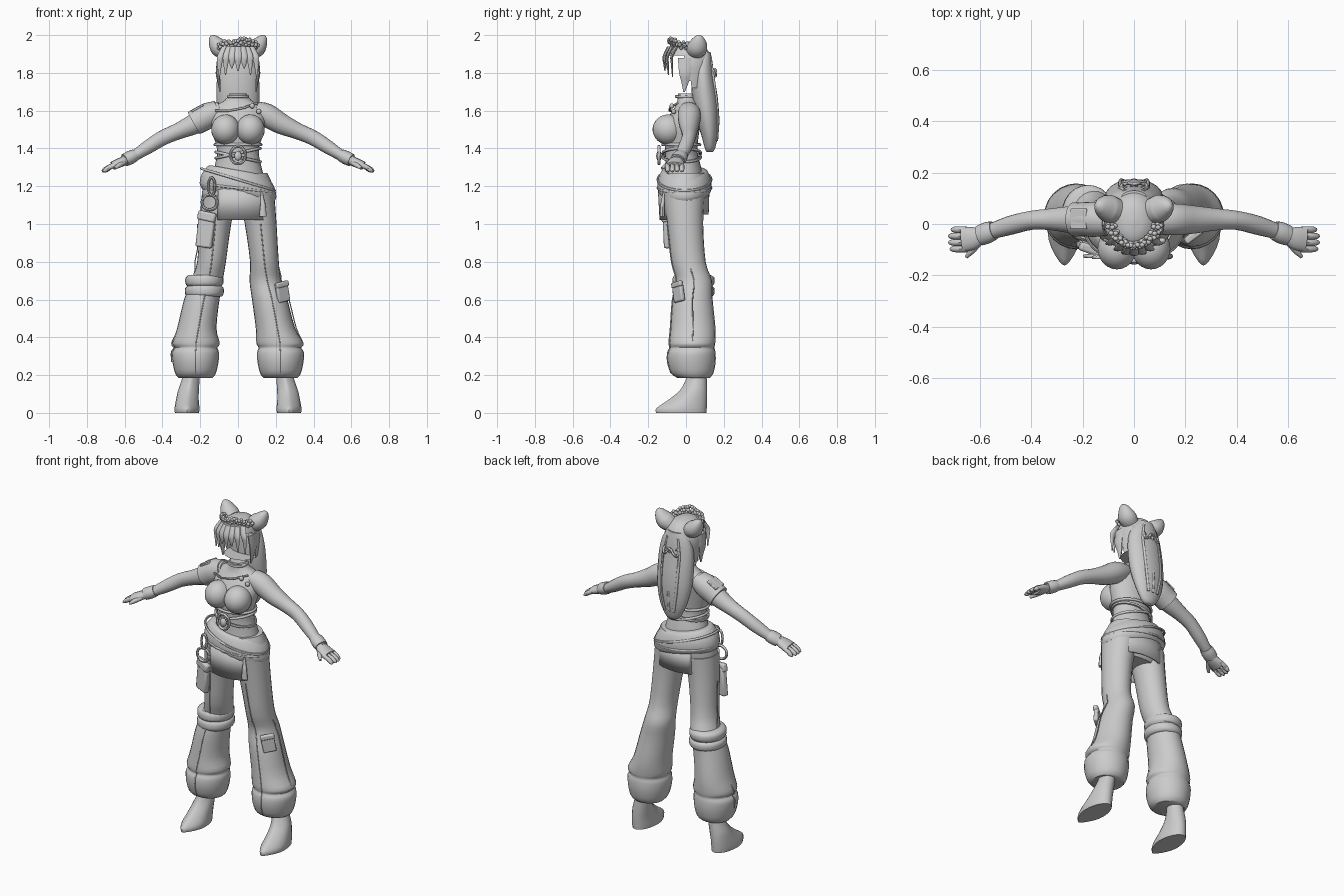
import bpy, bmesh, math, random
from mathutils import Vector as V

if "Cube" in bpy.data.objects:
    bpy.data.objects.remove(bpy.data.objects["Cube"])

random.seed(4)
grey = bpy.data.materials.new("neutral_grey")
grey.diffuse_color = (0.6, 0.6, 0.6, 1)
grey.use_nodes = True
grey.node_tree.nodes["Principled BSDF"].inputs["Base Color"].default_value = grey.diffuse_color


def finish(name, bm):
    bmesh.ops.recalc_face_normals(bm, faces=bm.faces)
    me = bpy.data.meshes.new(name)
    bm.to_mesh(me)
    bm.free()
    ob = bpy.data.objects.new(name, me)
    bpy.context.collection.objects.link(ob)
    me.materials.append(grey)
    bpy.ops.object.select_all(action='DESELECT')
    ob.select_set(True)
    bpy.context.view_layer.objects.active = ob
    bpy.ops.object.shade_smooth_by_angle(angle=math.radians(45))
    return ob


def spline(rows, steps):
    """Catmull-Rom through rows of numbers."""
    out = []
    for i in range(len(rows) - 1):
        a, b, c, d = (rows[max(i - 1, 0)], rows[i], rows[i + 1], rows[min(i + 2, len(rows) - 1)])
        for s in range(steps):
            t = s / steps
            out.append([q + .5 * t * (r - p + t * (2*p - 5*q + 4*r - s4 + t * (3*(q - r) + s4 - p)))
                        for p, q, r, s4 in zip(a, b, c, d)])
    return out + [list(rows[-1])]


def loft(name, rows, n=24, steps=3, along=False, tilt=0, toe=0, caps=True, keep=None):
    """rows: x, y, z, half width, half depth. Rings lie flat or across the path."""
    bm, rows, rings = bmesh.new(), spline(rows, steps), []
    for i, r in enumerate(rows):
        c, u, v = V(r[:3]), V((1, 0, tilt)), V((0, 1, 0))
        if along:
            t = V(rows[min(i + 1, len(rows) - 1)][:3]) - V(rows[max(i - 1, 0)][:3])
            u = t.cross(v).normalized()
            v = u.cross(t).normalized()
        ring = []
        for k in range(n):
            a = 2 * math.pi * k / n
            w = 1 - toe * max(0, -math.sin(a)) ** 2
            ring.append(bm.verts.new(c + u * r[3] * w * math.cos(a) + v * r[4] * math.sin(a)))
        rings.append(ring)
    for p, q in zip(rings, rings[1:]):
        for k in range(n):
            bm.faces.new((p[k], p[(k+1) % n], q[(k+1) % n], q[k]))
    if caps:
        bm.faces.new(rings[0])
        bm.faces.new(rings[-1])
    if keep:
        bad = [f for f in bm.faces if not keep(f.calc_center_median())]
        bmesh.ops.delete(bm, geom=bad, context='FACES')
    return finish(name, bm)


def ball(name, c, r, seg=14):
    bm = bmesh.new()
    bmesh.ops.create_uvsphere(bm, u_segments=seg, v_segments=max(6, seg // 2 + 1), radius=1)
    for v in bm.verts:
        v.co = V(c) + V((v.co.x * r[0], v.co.y * r[1], v.co.z * r[2]))
    return finish(name, bm)


def tube(name, pts, r, closed=False):
    """Round cord through points."""
    pts = [V(p) for p in pts]
    bm, n, m, rings = bmesh.new(), 8, len(pts), []
    for i, p in enumerate(pts):
        a = pts[(i + 1) % m] if closed else pts[min(i + 1, m - 1)]
        b = pts[i - 1] if closed or i else p
        t = (a - b).normalized()
        u = t.cross(V((0, .9, .43)) if abs(t.z) > .7 else V((0, 0, 1))).normalized()
        w = t.cross(u)
        rings.append([bm.verts.new(p + r * (u * math.cos(k*math.tau/n) + w * math.sin(k*math.tau/n)))
                      for k in range(n)])
    for i in range(m if closed else m - 1):
        p, q = rings[i], rings[(i + 1) % m]
        for k in range(n):
            bm.faces.new((p[k], p[(k+1) % n], q[(k+1) % n], q[k]))
    if not closed:
        bm.faces.new(rings[0])
        bm.faces.new(rings[-1])
    return finish(name, bm)


def hoop(c, rx, ry, tilt=0, upright=False, n=28, a0=0, a1=360):
    out = []
    for i in range(n):
        a = math.radians(a0 + (a1 - a0) * i / (n if a1 - a0 == 360 else n - 1))
        x, y = rx * math.cos(a), ry * math.sin(a)
        out.append(V(c) + (V((x, 0, y)) if upright else V((x, y, tilt * x))))
    return out


def panel(name, a0, a1, z0, z1, r0, r1, cx=0, cy=0, n=14, thick=.008):
    """Curved cloth strip around an ellipse."""
    bm, cols = bmesh.new(), []
    for i in range(n + 1):
        a = math.radians(a0 + (a1 - a0) * i / n)
        cols.append([bm.verts.new((cx + r[0]*math.cos(a), cy + r[1]*math.sin(a), z))
                     for r, z in ((r0, z0), (r1, z1))])
    for p, q in zip(cols, cols[1:]):
        bm.faces.new((p[0], q[0], q[1], p[1]))
    ob = finish(name, bm)
    ob.modifiers.new("thickness", 'SOLIDIFY').thickness = thick
    return ob


def plate(name, c, w, h, d, turn=0, lean=0):
    bm = bmesh.new()
    bmesh.ops.create_cube(bm, size=1)
    bmesh.ops.scale(bm, vec=(w, d, h), verts=bm.verts)
    ob = finish(name, bm)
    ob.location, ob.rotation_euler = c, (0, lean, turn)
    b = ob.modifiers.new("soft_edge", 'BEVEL')
    b.width, b.segments = min(d, w, h) * .3, 2
    return ob


# Torso, neck and bust
loft("torso", [(0, -.01, 1.2, .15, .11), (0, -.015, 1.3, .125, .095), (0, -.025, 1.38, .11, .085),
               (0, -.025, 1.45, .125, .09), (0, -.02, 1.52, .142, .095), (0, 0, 1.58, .142, .085),
               (0, .01, 1.625, .12, .065), (0, .005, 1.655, .07, .05), (0, 0, 1.69, .045, .043)])
tube("collar", hoop((0, 0, 1.675), .05, .05), .009, True)
tube("bodice_hem", hoop((0, -.025, 1.42), .122, .098), .008, True)
for i, t in enumerate((.22, -.22)):
    tube("waist_strap", hoop((0, -.022, 1.375 - .02*i), .118, .1, t), .008, True)
tube("neckline", [(-.12, -.06, 1.6), (-.05, -.088, 1.6), (.03, -.085, 1.615), (.1, -.045, 1.64)], .006)
for p in ((.075, -.075, 1.625), (.11, -.065, 1.595)):
    ball("shoulder_button", p, (.014, .012, .014), 10)

# Medallion
tube("medallion_ring", hoop((0, -.143, 1.365), .04, .046, upright=True), .008, True)
ball("medallion_gem", (0, -.143, 1.36), (.02, .015, .026))

# Trousers seat, draped wrap and skirt panels
loft("trouser_seat", [(0, -.01, 1.05, .17, .09), (0, -.008, 1.12, .19, .12), (0, -.008, 1.2, .185, .13),
                      (0, -.005, 1.27, .155, .115)])
loft("hip_wrap", [(0, -.01, 1.15, .19, .125), (0, -.008, 1.18, .203, .142), (0, -.008, 1.23, .192, .142),
                  (0, -.008, 1.275, .162, .125), (0, -.008, 1.285, .145, .11)], tilt=-.18)
for z, t in ((1.235, -.3), (1.19, -.12)):
    tube("wrap_fold", hoop((0, -.008, z), .194, .141, t, n=36), .007, True)
panel("front_skirt", 234, 322, 1.02, 1.2, (.185, .13), (.18, .14), 0, -.01)
panel("back_skirt", 45, 125, 1.05, 1.2, (.185, .125), (.18, .13), 0, -.005)

# Trouser legs, knee folds and boots
leg = [(.225, .04, .185, .09, .085), (.225, .033, .21, .108, .112), (.225, .03, .27, .122, .127),
       (.225, .03, .32, .124, .126), (.222, .033, .345, .113, .118), (.222, .033, .37, .125, .122),
       (.208, .037, .45, .104, .119), (.18, .035, .6, .094, .106), (.155, .043, .7, .084, .094),
       (.14, .014, .8, .076, .09), (.12, -.004, 1.0, .084, .095), (.098, -.012, 1.15, .095, .11)]
for s in (1, -1):
    shift = {6: .01, 7: .012, 8: .01}
    loft("trouser_leg", [(s*x - (shift.get(i, 0)), y, z, rx, ry) for i, (x, y, z, rx, ry) in enumerate(leg)])
    loft("boot", [(s*.27, -.025, 0, .064, .133), (s*.27, -.023, .025, .066, .133),
                  (s*.268, .01, .07, .06, .102), (s*.262, .04, .12, .055, .072),
                  (s*.25, .055, .18, .047, .055), (s*.245, .055, .23, .046, .052)], toe=.45)
    tube("leg_seam", [(s*x, y - ry - .001, z) for x, y, z, rx, ry in spline(leg[1:-1], 3)], .003)
    tube("outer_seam", [(s*x + s*rx - shift.get(i/3, .004), y, z)
                        for i, (x, y, z, rx, ry) in enumerate(spline(leg[2:-1], 3))], .003)
for z, r in ((.7, .088), (.645, .09)):
    loft("knee_roll", [(-.178, .04, z - .03, r, .097), (-.178, .04, z - .015, r + .012, .11),
                       (-.178, .04, z + .015, r + .012, .11), (-.178, .035, z + .03, r - .005, .095)])

# Pockets, hanging ring and tassel
plate("thigh_pocket", (-.172, -.092, .96), .09, .17, .035, -.35, .12)
plate("thigh_pocket_flap", (-.165, -.1, 1.04), .1, .05, .035, -.35, .2)
plate("shin_pocket", (.235, -.04, .64), .075, .105, .025, .65, -.2)
plate("shin_pocket_flap", (.233, -.047, .68), .08, .03, .025, .65, -.2)
tube("hanging_ring", hoop((-.15, -.125, 1.115), .04, .04, upright=True), .008, True)
tube("ring_clip", hoop((-.14, -.13, 1.2), .018, .045, upright=True), .007, True)
loft("tassel", [(.132, -.125, 1.04, .02, .013), (.132, -.125, 1.1, .014, .011), (.13, -.122, 1.12, .011, .01),
                (.125, -.118, 1.17, .005, .005)], n=10)

# Arms, wrists, hands and bust
for s in (1, -1):
    ball("bust", (s*.066, -.095, 1.5), (.076, .082, .08), 24)
    loft("arm", [(s*.09, .015, 1.6, .05, .055), (s*.15, .018, 1.577, .062, .062), (s*.23, .017, 1.53, .055, .055),
                 (s*.32, .018, 1.49, .043, .043), (s*.4, .014, 1.455, .04, .037), (s*.48, -.005, 1.405, .036, .037),
                 (s*.56, -.03, 1.355, .027, .031), (s*.61, -.045, 1.335, .024, .033)], n=18, along=True)
    loft("wrist_cuff", [(s*.545, -.025, 1.365, .032, .037), (s*.57, -.034, 1.352, .036, .042),
                        (s*.6, -.045, 1.338, .034, .04)], n=16, along=True)
    loft("palm", [(s*.59, -.043, 1.34, .024, .03), (s*.625, -.055, 1.325, .025, .045),
                  (s*.665, -.06, 1.308, .022, .05)], n=14, along=True)
    for k in range(4):
        y, l = -.022 - .025 * k, (.048, .058, .058, .052)[k]
        loft("finger", [(s*.65, y, 1.313, .014, .013), (s*(.65 + l*.6), y, 1.3, .013, .013),
                        (s*(.65 + l), y, 1.285, .012, .012), (s*(.662 + l), y, 1.278, .005, .006)], n=8, along=True)
    loft("thumb", [(s*.605, -.075, 1.325, .014, .014), (s*.63, -.105, 1.31, .013, .013),
                   (s*.652, -.128, 1.295, .007, .007)], n=8, along=True)
loft("sleeve", [(-.1, .015, 1.605, .052, .06), (-.15, .018, 1.578, .068, .068), (-.2, .018, 1.552, .068, .066),
                (-.235, .018, 1.533, .066, .066)], along=True)
plate("sleeve_patch", (-.215, .02, 1.613), .07, .012, .08, 0, -.5)

# Hair cap open at the face
loft("hair_cap", [(0, .03, 1.72, .098, .09), (0, .02, 1.8, .108, .115), (0, .015, 1.86, .108, .125),
                  (0, .01, 1.92, .09, .105), (0, .01, 1.955, .05, .065), (0, .01, 1.965, .008, .01)],
     n=32, steps=4, keep=lambda p: p.y > .03 or p.z > 1.885 or (p.z > 1.76 and p.y > -.01))
loft("back_hair", [(0, .1, 1.91, .05, .03), (0, .09, 1.86, .088, .05), (0, .09, 1.78, .11, .06),
                   (0, .1, 1.67, .114, .068), (0, .113, 1.57, .108, .062), (0, .125, 1.47, .085, .044),
                   (0, .127, 1.4, .05, .027), (0, .125, 1.38, .025, .015)], n=20)
for x in (-.05, 0, .05):
    tube("hair_ridge", [(x*.7, .128, 1.88), (x*1.1, .143, 1.78), (x*1.1, .16, 1.66), (x, .17, 1.55), (x*.6, .162, 1.44)], .008)
for s in (1, -1):
    loft("side_lock", [(s*.098, -.005, 1.88, .012, .04), (s*.107, -.005, 1.8, .011, .033),
                       (s*.1, -.005, 1.75, .008, .02), (s*.095, -.01, 1.7, .003, .005)], n=10)
    loft("ear_bun", [(s*.07, .05, 1.915, .045, .05), (s*.1, .06, 1.935, .049, .054),
                     (s*.122, .066, 1.965, .036, .042), (s*.136, .068, 1.99, .019, .022),
                     (s*.14, .068, 1.999, .005, .006)], n=18, along=True)
    tube("hair_ribbon", [(s*.02 + s*.03*math.sin(a), .148 - .01*math.cos(a), 1.8 + .02*math.sin(2*a))
                         for a in [i*math.tau/14 for i in range(14)]], .007, True)
# Bangs
for i in range(7):
    x = -.09 + .03 * i
    y = -.115 + 5 * x * x
    low = 1.81 + (.025 if i in (2, 4) else 0) - abs(x) * .35
    loft("bang", [(x*.75, y + .025, 1.94, .017, .01), (x, y, 1.89, .02, .008),
                  (x*1.08, y, 1.85, .013, .006), (x*1.1, y + .004, low, .003, .003)], n=8)

# Flower crown
for i in range(11):
    a = math.radians(196 + 14.8 * i)
    c = V((.092*math.cos(a), .02 + .1*math.sin(a), 1.94 + .022*abs(math.sin(a)) + random.uniform(-.01, .01)))
    ball("flower_centre", c + V((0, -.012, .008)), (.009, .009, .009), 8)
    for k in range(5):
        b = math.tau * k / 5 + i
        ball("petal", c + V((.015*math.cos(b), -.006*math.sin(b), .015*math.sin(b))), (.011, .01, .011), 8)
